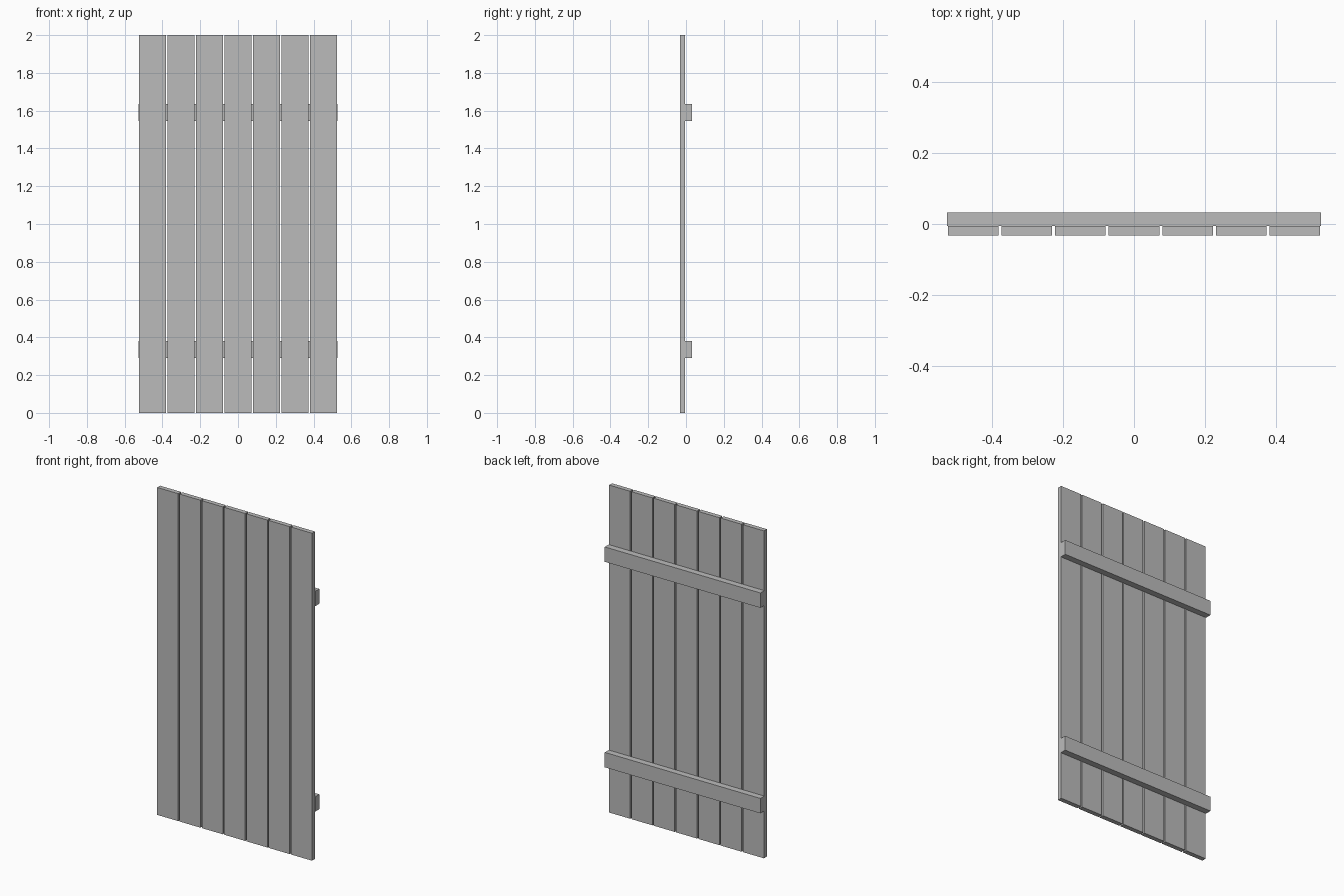
import bpy

if "Cube" in bpy.data.objects:
    bpy.data.objects.remove(bpy.data.objects["Cube"])

# One flat grey for the whole panel
grey = bpy.data.materials.new("plain grey")
grey.diffuse_color = (0.5, 0.5, 0.5, 1.0)
grey.use_nodes = True
grey.node_tree.nodes["Principled BSDF"].inputs["Base Color"].default_value = grey.diffuse_color


def box(name, x, y, z):
    """Box spanning the (low, high) ranges on each axis."""
    bpy.ops.mesh.primitive_cube_add(size=1)
    ob = bpy.context.object
    ob.name = name
    spans = (x, y, z)
    ob.location = [(a + b) / 2 for a, b in spans]
    ob.scale = [b - a for a, b in spans]
    bpy.ops.object.transform_apply(location=True, rotation=False, scale=True)
    ob.data.materials.append(grey)
    return ob


# Seven upright planks with narrow gaps
COUNT, PITCH, WIDTH = 7, 0.1507, 0.142
for i in range(COUNT):
    cx = (i - (COUNT - 1) / 2) * PITCH
    box(f"plank_{i + 1}", (cx - WIDTH / 2, cx + WIDTH / 2), (-0.033, -0.005), (0, 2))

# Two cross battens on the back, slightly wider than the planks
for name, z in (("lower_batten", 0.29), ("upper_batten", 1.545)):
    box(name, (-0.526, 0.526), (-0.005, 0.033), (z, z + 0.091))
